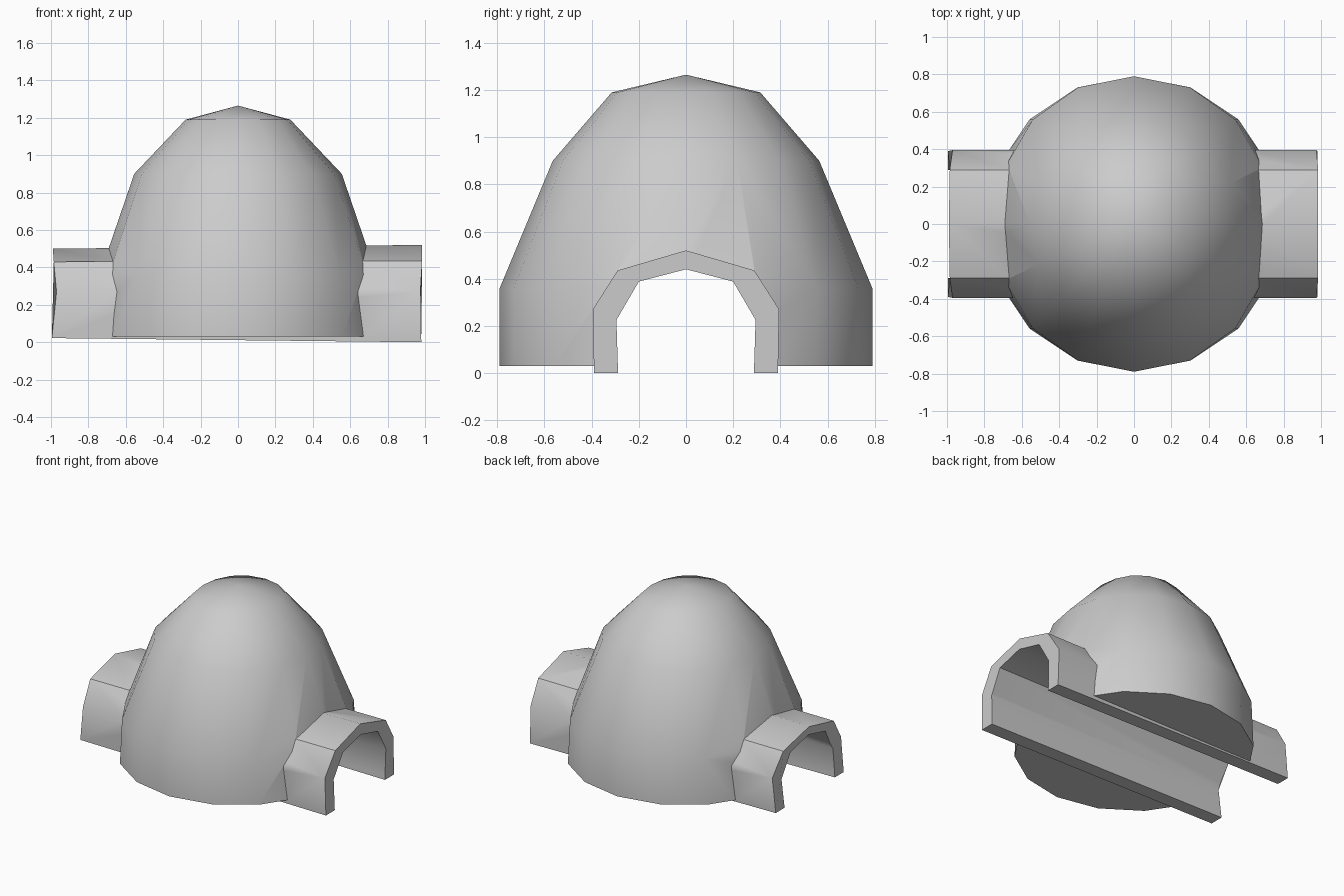
import bpy, bmesh
from math import sin, cos, pi

if "Cube" in bpy.data.objects:
    bpy.data.objects.remove(bpy.data.objects["Cube"])


def make_object(name, bm):
    bmesh.ops.recalc_face_normals(bm, faces=bm.faces)
    me = bpy.data.meshes.new(name)
    bm.to_mesh(me)
    bm.free()
    ob = bpy.data.objects.new(name, me)
    bpy.context.collection.objects.link(ob)
    return ob


def lathe(name, rings, top_z, sides=16):
    """Closed dome; each ring is (x radius, y radius, z)."""
    bm = bmesh.new()
    loops = []
    for rx, ry, z in rings:
        loops.append([bm.verts.new((
            (rx * cos(a) * abs(cos(a)) ** 2 + ry * cos(a) * sin(a) ** 2),
            ry * sin(a), z)) for a in (2 * pi * i / sides for i in range(sides))])
    tip = bm.verts.new((0, 0, top_z))
    bm.faces.new(loops[0])
    for i in range(sides):
        j = (i + 1) % sides
        for lo, hi in zip(loops, loops[1:]):
            bm.faces.new((lo[i], lo[j], hi[j], hi[i]))
        bm.faces.new((loops[-1][i], loops[-1][j], tip))
    return make_object(name, bm)


def barrel(name, half):
    """Arched prism along x; rows are (y, left x, left z, right x, right z)."""
    rows = half + [(-y, *rest) for y, *rest in reversed(half) if y > 0]
    bm = bmesh.new()
    left = [bm.verts.new((xl, y, zl)) for y, xl, zl, xr, zr in rows]
    right = [bm.verts.new((xr, y, zr)) for y, xl, zl, xr, zr in rows]
    n = len(rows)
    bm.faces.new(left)
    bm.faces.new(right)
    for i in range(n):
        j = (i + 1) % n
        bm.faces.new((left[i], left[j], right[j], right[i]))
    return make_object(name, bm)


def boolean(target, tool, op):
    mod = target.modifiers.new(op, 'BOOLEAN')
    mod.operation, mod.object, mod.solver = op, tool, 'EXACT'
    bpy.context.view_layer.objects.active = target
    bpy.ops.object.modifier_apply(modifier=mod.name)
    bpy.data.objects.remove(tool, do_unlink=True)


# Dome
shell = lathe("domed_shelter", [(0.79, 0.79, 0.03), (0.74, 0.79, 0.36),
                                (0.555, 0.565, 0.90), (0.28, 0.315, 1.19)], 1.265)

# Entrance tunnel running through both sides
tunnel = barrel("entrance_tunnel", [
    (0.39, -0.995, 0.022, 0.98, 0.0), (0.395, -0.97, 0.27, 0.975, 0.27),
    (0.29, -0.985, 0.43, 0.985, 0.435), (0.0, -0.99, 0.50, 0.985, 0.52)])
boolean(shell, tunnel, 'UNION')

# Open passage under the arch
bore = barrel("passage_cutter", [
    (0.285, -1.2, -0.1, 1.2, -0.1), (0.295, -1.2, 0.225, 1.2, 0.225),
    (0.20, -1.2, 0.388, 1.2, 0.388), (0.0, -1.2, 0.44, 1.2, 0.44)])
bore.hide_render = True
boolean(shell, bore, 'DIFFERENCE')

# Smooth walls with sharp rims
bpy.ops.object.select_all(action='DESELECT')
shell.select_set(True)
bpy.context.view_layer.objects.active = shell
bpy.ops.object.shade_smooth_by_angle(angle=0.72)
